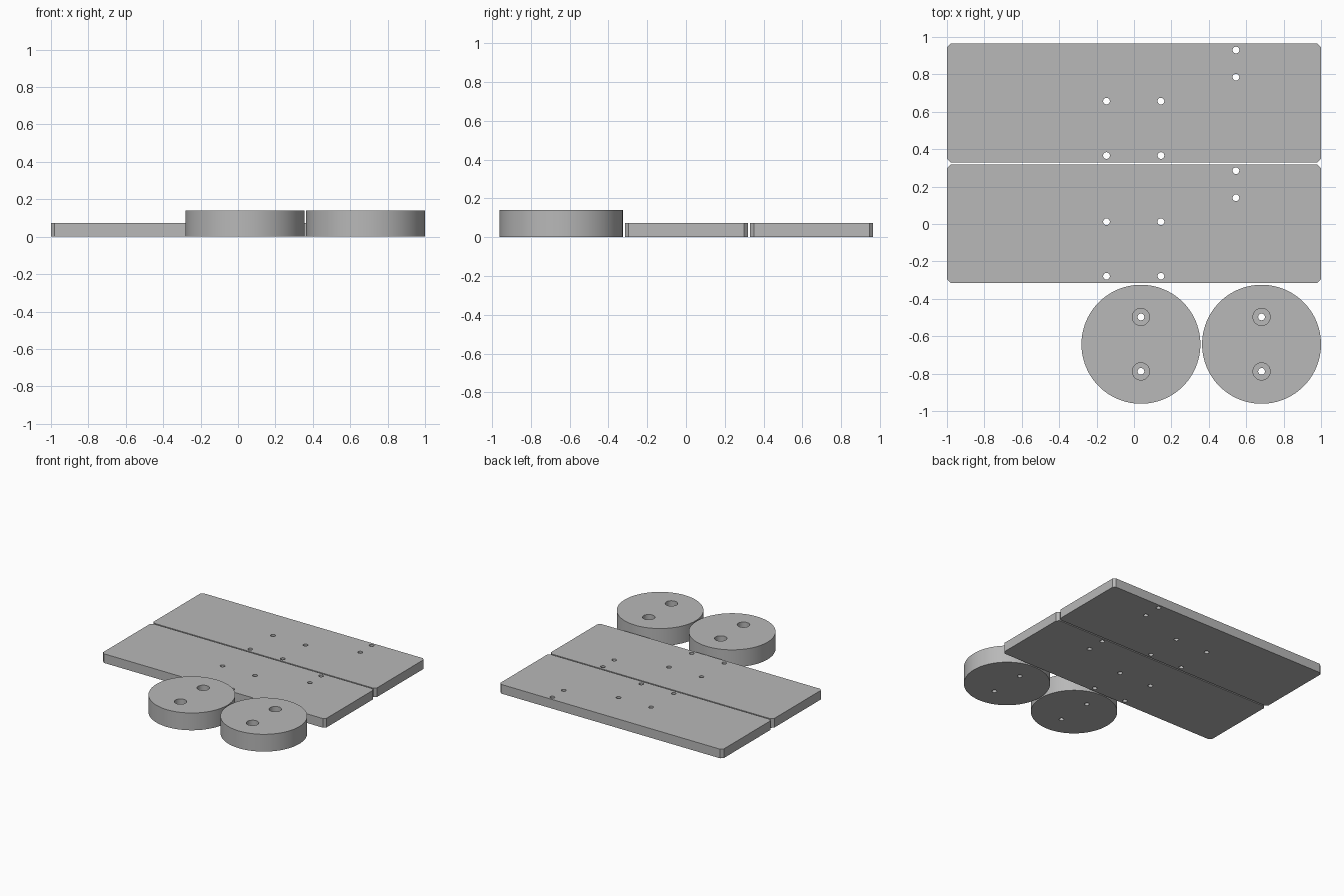
import bpy, bmesh, math
from mathutils import Matrix

if "Cube" in bpy.data.objects:
    bpy.data.objects.remove(bpy.data.objects["Cube"])

PLATE_H, DISC_H = 0.074, 0.14
HOLE_R, BORE_R, DISC_R = 0.018, 0.046, 0.318
BORE_FLOOR = 0.07
SHIFT = 0.645            # spacing between the repeated parts

grey = bpy.data.materials.new("light grey")
grey.diffuse_color = (0.48, 0.48, 0.48, 1)
grey.use_nodes = True
grey.node_tree.nodes["Principled BSDF"].inputs["Base Color"].default_value = grey.diffuse_color


def add_cylinder(bm, x, y, r, z0, z1, sides):
    bmesh.ops.create_cone(bm, cap_ends=True, segments=sides, radius1=r, radius2=r,
                          depth=z1 - z0,
                          matrix=Matrix.Translation((x, y, (z0 + z1) / 2)))


def make_object(name, bm):
    mesh = bpy.data.meshes.new(name)
    bm.to_mesh(mesh)
    bm.free()
    mesh.materials.append(grey)
    obj = bpy.data.objects.new(name, mesh)
    bpy.context.collection.objects.link(obj)
    return obj


def drill(obj, holes):
    """Cut vertical holes, each given as x, y, radius, bottom, top."""
    for hole in holes:
        bm = bmesh.new()
        add_cylinder(bm, *hole, 32)
        cutter = make_object("hole_cutter", bm)
        cutter.hide_render = True
        mod = obj.modifiers.new("hole", 'BOOLEAN')
        mod.operation, mod.solver, mod.object = 'DIFFERENCE', 'EXACT', cutter
        bpy.context.view_layer.objects.active = obj
        bpy.ops.object.modifier_apply(modifier=mod.name)
        bpy.data.objects.remove(cutter)
    bpy.ops.object.select_all(action='DESELECT')
    obj.select_set(True)
    bpy.ops.object.shade_smooth_by_angle(angle=math.radians(30))


# Rectangular boards with clipped corners and six through holes
for name, cy in (("front_board", 0.002), ("back_board", 0.002 + SHIFT)):
    bm = bmesh.new()
    a, b, c = 1.0, 0.317, 0.02
    outline = [(sx * (a - dx), sy * (b - dy))
               for sx, sy, cuts in ((1, 1, ((0, c), (c, 0))), (-1, 1, ((c, 0), (0, c))),
                                    (-1, -1, ((0, c), (c, 0))), (1, -1, ((c, 0), (0, c))))
               for dx, dy in cuts]
    base = bm.faces.new([bm.verts.new((x, y + cy, 0)) for x, y in outline])
    top = bmesh.ops.extrude_face_region(bm, geom=[base])["geom"]
    bmesh.ops.translate(bm, vec=(0, 0, PLATE_H),
                        verts=[v for v in top if isinstance(v, bmesh.types.BMVert)])
    bmesh.ops.recalc_face_normals(bm, faces=bm.faces)
    spots = [(x, y) for x in (-0.147, 0.144) for y in (-0.281, 0.010)]
    spots += [(0.545, 0.138), (0.545, 0.283)]
    drill(make_object(name, bm),
          [(x, y + cy, HOLE_R, -0.1, 0.3) for x, y in spots])

# Round discs with two counterbored holes
for name, cx in (("left_disc", 0.682 - SHIFT), ("right_disc", 0.682)):
    bm = bmesh.new()
    add_cylinder(bm, cx, -0.643, DISC_R, 0, DISC_H, 96)
    holes = []
    for y in (-0.497, -0.788):
        holes += [(cx, y, BORE_R, BORE_FLOOR, 0.3), (cx, y, HOLE_R, -0.1, 0.3)]
    drill(make_object(name, bm), holes)
